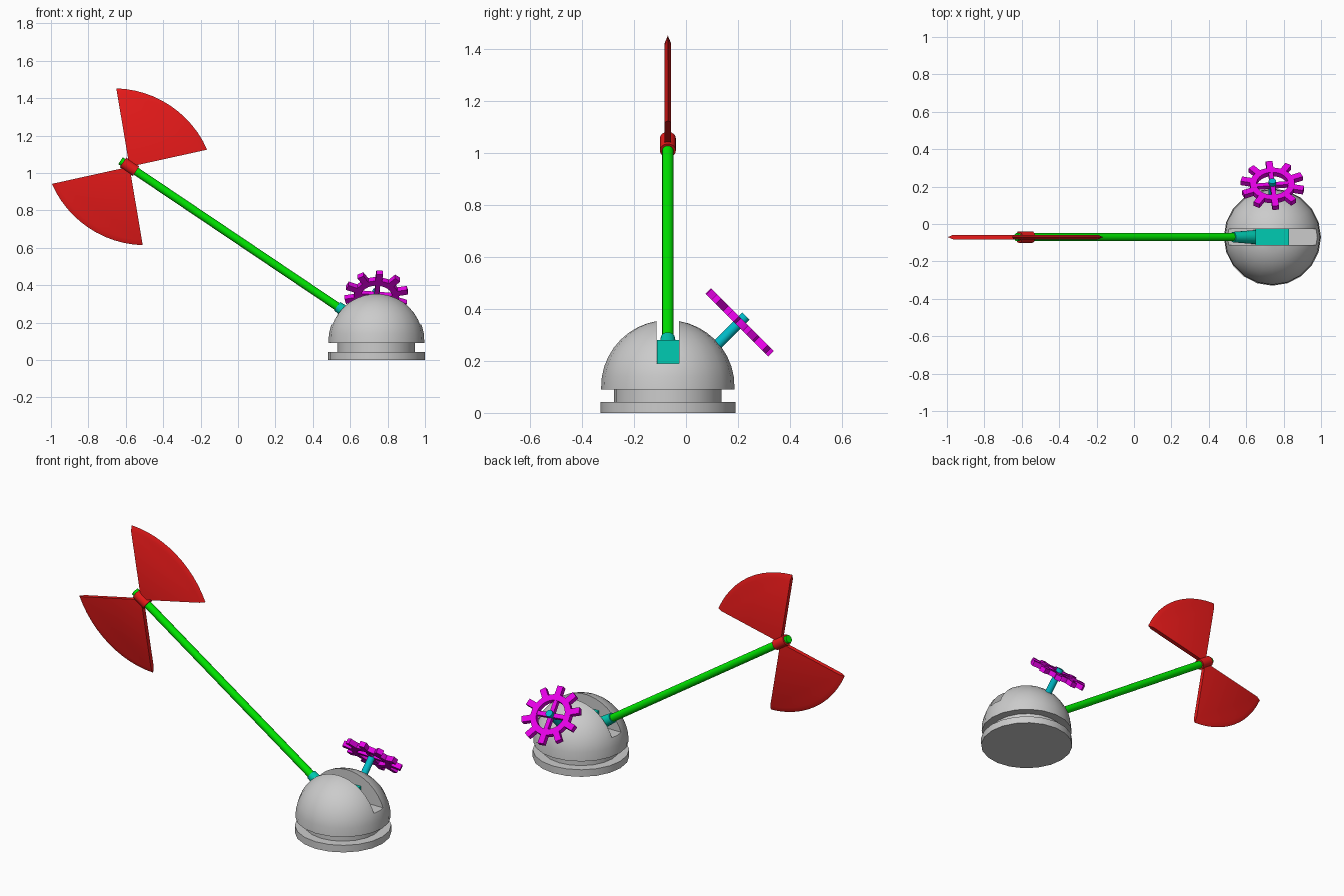
import bpy, bmesh
from math import sin, cos, pi, radians, atan2
from mathutils import Matrix, Vector

if "Cube" in bpy.data.objects:
    bpy.data.objects.remove(bpy.data.objects["Cube"])

CX, CY = 0.74, -0.07


def material(name, rgb):
    m = bpy.data.materials.new(name)
    m.diffuse_color = (*rgb, 1)
    m.use_nodes = True
    m.node_tree.nodes["Principled BSDF"].inputs["Base Color"].default_value = m.diffuse_color
    return m


RED = material("red", (0.8, 0.01, 0.01))
GREEN = material("green", (0.0, 0.8, 0.0))
TEAL = material("teal", (0.0, 0.6, 0.45))
BLUE = material("blue_teal", (0.0, 0.5, 0.58))
PURPLE = material("purple", (0.8, 0.0, 0.8))


def finish(name, bm, mat=None, matrix=None, smooth=True):
    bmesh.ops.recalc_face_normals(bm, faces=bm.faces)
    me = bpy.data.meshes.new(name)
    bm.to_mesh(me)
    bm.free()
    ob = bpy.data.objects.new(name, me)
    bpy.context.collection.objects.link(ob)
    if matrix:
        ob.matrix_world = matrix
    if mat:
        me.materials.append(mat)
    if smooth:
        bpy.ops.object.select_all(action='DESELECT')
        ob.select_set(True)
        bpy.context.view_layer.objects.active = ob
        bpy.ops.object.shade_smooth_by_angle(angle=radians(32))
    return ob


def rod(name, a, b, r1, r2, mat, sides=16):
    a, b = Vector(a), Vector(b)
    d = b - a
    bm = bmesh.new()
    bmesh.ops.create_cone(bm, cap_ends=True, segments=sides, radius1=r1, radius2=r2, depth=d.length)
    mtx = Matrix.Translation((a + b) / 2) @ d.to_track_quat('Z', 'Y').to_matrix().to_4x4()
    return finish(name, bm, mat, mtx)


def add_box(bm, center, size, turn=0):
    mtx = (Matrix.Rotation(turn, 4, 'Z') @ Matrix.Translation(center)
           @ Matrix.Diagonal((*size, 1)))
    bmesh.ops.create_cube(bm, size=1, matrix=mtx)


def lathe(bm, profile, sides):
    rings = []
    for r, z in profile:
        if r < 1e-6:
            rings.append([bm.verts.new((0, 0, z))] * sides)
        else:
            rings.append([bm.verts.new((r * cos(2 * pi * i / sides), r * sin(2 * pi * i / sides), z))
                          for i in range(sides)])
    for lo, hi in zip(rings, rings[1:]):
        for i in range(sides):
            j = (i + 1) % sides
            quad = list(dict.fromkeys([lo[i], lo[j], hi[j], hi[i]]))
            if len(quad) > 2:
                bm.faces.new(quad)


# Domed base with a groove near the foot
profile = [(0, 0), (0.26, 0), (0.26, 0.042), (0.207, 0.042), (0.207, 0.09), (0.257, 0.09)]
for k in range(1, 11):
    t = k / 10 * pi / 2
    profile.append((0.257 * cos(t), 0.10 + 0.257 * sin(t)))
bm = bmesh.new()
lathe(bm, profile, 20)
base = finish("domed_base", bm, None, Matrix.Translation((CX, CY, 0)))

# Slot cut right across the dome
bm = bmesh.new()
add_box(bm, (CX, CY, 0.34), (0.8, 0.086, 0.3))
cutter = finish("slot_cutter", bm, smooth=False)
cutter.hide_render = True
cutter.display_type = 'WIRE'
cutter.hide_set(True)
cut = base.modifiers.new("slot", 'BOOLEAN')
cut.operation, cut.object, cut.solver = 'DIFFERENCE', cutter, 'EXACT'

# Pivot block in the slot, with a tapered socket for the shaft
bm = bmesh.new()
add_box(bm, (CX, CY, 0.232), (0.18, 0.085, 0.096))
finish("pivot_block", bm, TEAL, smooth=False)
rod("shaft_socket", (0.68, CY, 0.185), (0.53, CY, 0.287), 0.04, 0.028, TEAL)

# Slanted shaft
foot, tip = Vector((0.56, CY, 0.266)), Vector((-0.628, CY, 1.065))
rod("shaft", foot, tip, 0.022, 0.022, GREEN)

# Twin blades and the collar that holds them
HUB = Vector((-0.58, CY, 1.033))
axis = (tip - foot).normalized()
rod("blade_collar", HUB - axis * 0.042, HUB + axis * 0.042, 0.031, 0.031, RED)


def blade(name, direction):
    half, depth, sag, edge, th = 0.293, 0.308, 0.085, 0.93, 0.0125
    R = (sag * sag + half * half) / (2 * sag)
    span = atan2(half, R - sag)
    arc = []
    for k in range(13):
        t = -span + 2 * span * k / 12
        arc.append((R * sin(t), depth + sag - R + R * cos(t)))
    bm = bmesh.new()
    rim = [bm.verts.new((x, 0, z)) for x, z in arc]
    sides = []
    for y in (-th, th):
        inner = [bm.verts.new((x * edge, y, z * edge)) for x, z in arc]
        apex = bm.verts.new((0, y, 0))
        bm.faces.new([apex] + inner)
        for i in range(12):
            bm.faces.new((inner[i], inner[i + 1], rim[i + 1], rim[i]))
        sides.append((apex, inner))
    (a, p), (b, q) = sides
    for e in (0, -1):
        bm.faces.new((a, p[e], rim[e], q[e], b))
    turn = Matrix.Rotation(pi / 2 - direction, 4, 'Y')
    finish(name, bm, RED, Matrix.Translation(HUB) @ turn)


blade("upper_blade", radians(56))
blade("lower_blade", radians(236))

# Toothed hand wheel on a tilted post
wheel_c = Vector((CX, 0.206, 0.348))
n = Vector((0, sin(pi / 4), cos(pi / 4)))
rod("wheel_post", wheel_c - n * 0.2, wheel_c + n * 0.034, 0.02, 0.02, BLUE)
bm = bmesh.new()
lathe(bm, [(0.085, -0.015), (0.12, -0.015), (0.12, 0.015), (0.085, 0.015), (0.085, -0.015)], 30)
bmesh.ops.remove_doubles(bm, verts=bm.verts, dist=1e-5)
for i in range(10):
    add_box(bm, (0.14, 0, 0), (0.06, 0.036, 0.03), radians(24 + 36 * i))
for i in range(2):
    add_box(bm, (0, 0, 0), (0.19, 0.025, 0.024), radians(6 + 90 * i))
finish("hand_wheel", bm, PURPLE, Matrix.Translation(wheel_c) @ Matrix.Rotation(-pi / 4, 4, 'X'))
